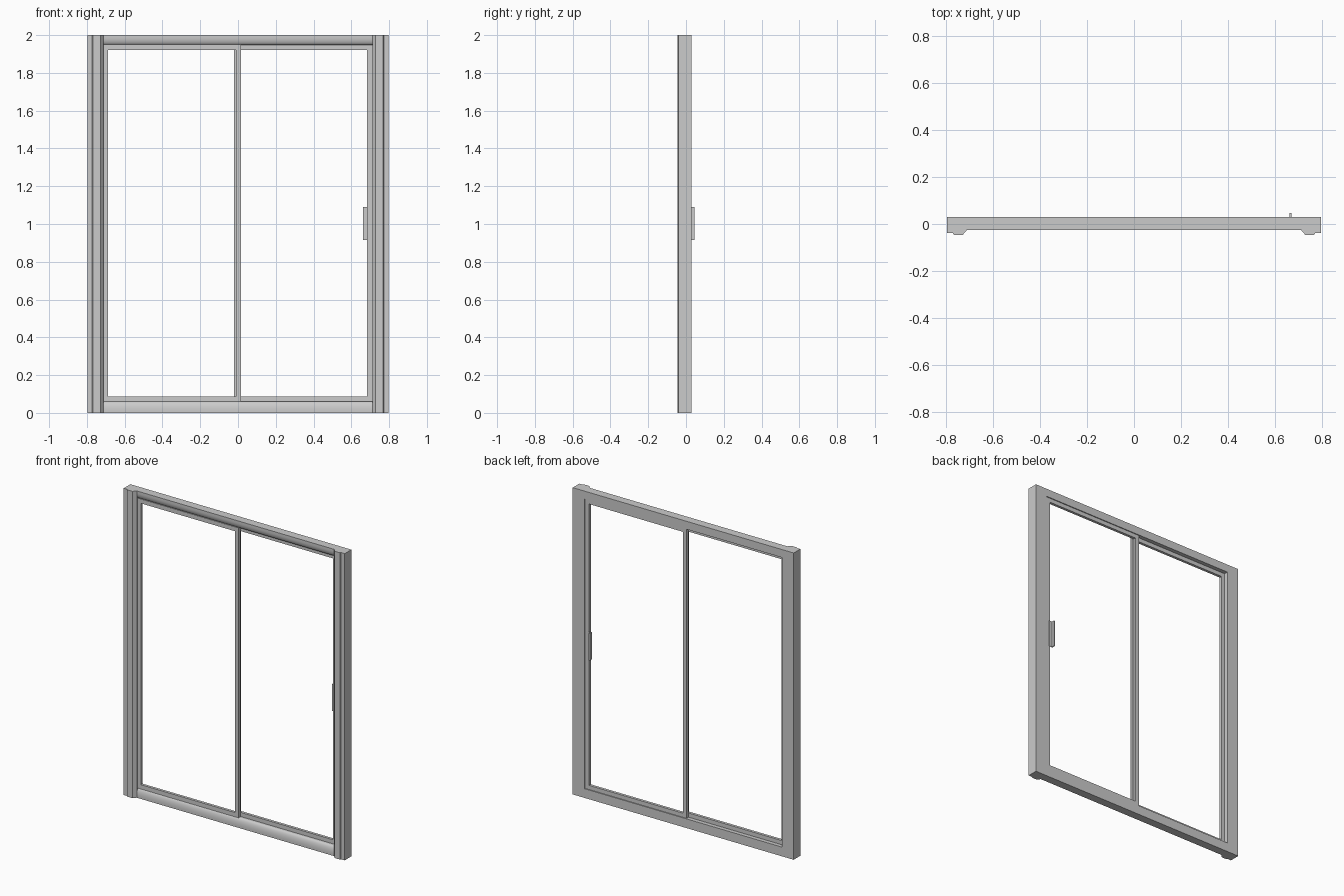
import bpy, bmesh, math

if "Cube" in bpy.data.objects:
    bpy.data.objects.remove(bpy.data.objects["Cube"])

def extrude(name, pts, to3d, a, b):
    """Extrude a 2D profile between a and b; to3d maps (u, v, t) to xyz."""
    bm = bmesh.new()
    f = bm.faces.new([bm.verts.new(to3d(u, v, a)) for u, v in pts])
    r = bmesh.ops.extrude_face_region(bm, geom=[f])
    vs = [g for g in r['geom'] if isinstance(g, bmesh.types.BMVert)]
    d = [q - p for p, q in zip(to3d(0, 0, a), to3d(0, 0, b))]
    bmesh.ops.translate(bm, verts=vs, vec=d)
    bmesh.ops.recalc_face_normals(bm, faces=bm.faces)
    me = bpy.data.meshes.new(name)
    bm.to_mesh(me)
    bm.free()
    ob = bpy.data.objects.new(name, me)
    bpy.context.collection.objects.link(ob)
    bpy.context.view_layer.objects.active = ob
    ob.select_set(True)
    bpy.ops.object.shade_smooth_by_angle(angle=math.radians(25))
    ob.select_set(False)
    return ob

def along_x(u, v, t): return (t, u, v)
def along_y(u, v, t): return (u, t, v)
def along_z(u, v, t): return (u, v, t)

BACK = 0.029

# Side jambs with stepped, chamfered front trim
for side, s in (("left", -1), ("right", 1)):
    prof = [(0.797, BACK), (0.797, -0.039), (0.772, -0.039), (0.767, -0.046),
            (0.729, -0.046), (0.712, -0.026), (0.712, BACK)]
    extrude(f"{side}_jamb", [(s * x, y) for x, y in prof], along_z, 0, 2)

# Sill and head with a rounded front edge
def rail_profile(h):
    pts = [(BACK, 0), (-0.026, 0), (-0.026, 0.012)]
    for i in range(1, 11):
        a = i / 10 * math.pi / 2
        pts.append((-0.026 + 0.02 * (1 - math.cos(a)), 0.012 + (h - 0.012) * math.sin(a)))
    return pts + [(BACK, h)]

extrude("sill", rail_profile(0.06), along_x, -0.713, 0.713)
extrude("head", [(y, 2 - z) for y, z in rail_profile(0.052)], along_x, -0.713, 0.713)

# Sashes: front fixed one on the left, rear sliding one on the right
def sash(name, x0, x1, y0, y1, ws, wr):
    z0, z1 = 0.059, 1.949
    def box(part, a, b, c, d):
        extrude(f"{name}_{part}", [(a, c), (b, c), (b, d), (a, d)], along_y, y0, y1)
    box("left_stile", x0, x0 + ws[0], z0, z1)
    box("right_stile", x1 - ws[1], x1, z0, z1)
    box("bottom_rail", x0 + ws[0], x1 - ws[1], z0, z0 + wr)
    box("top_rail", x0 + ws[0], x1 - ws[1], z1 - wr, z1)

sash("fixed_sash", -0.713, 0.016, -0.016, 0.002, (0.024, 0.026), 0.028)
sash("sliding_sash", -0.02, 0.713, 0.005, 0.023, (0.026, 0.03), 0.028)

# L-shaped pull handle on the sliding sash
extrude("handle", [(0.69, 0.022), (0.69, 0.027), (0.67, 0.027), (0.67, 0.046),
                   (0.662, 0.046), (0.662, 0.022)], along_z, 0.915, 1.09)
